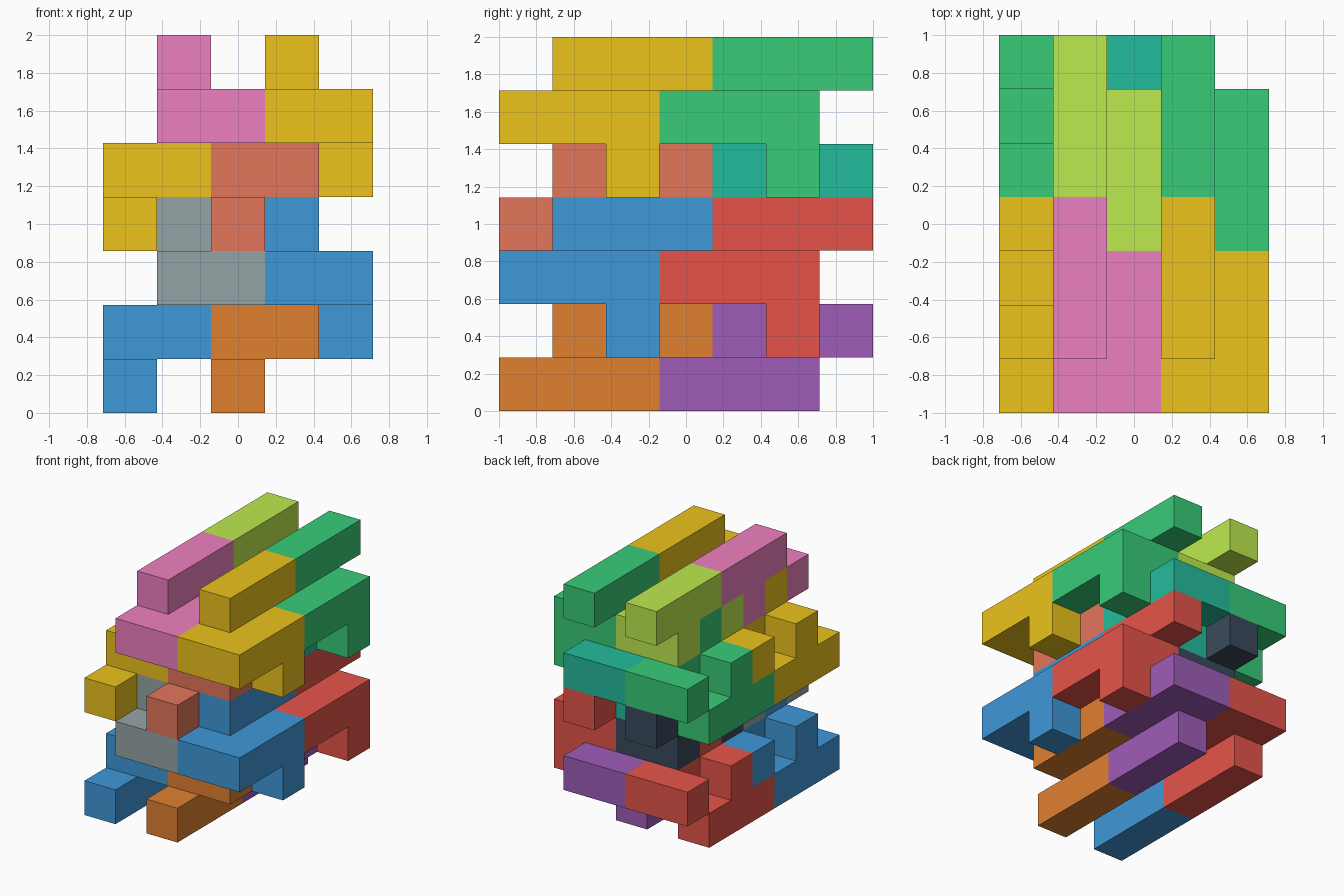
import bpy, bmesh
from mathutils import Vector

if "Cube" in bpy.data.objects:
    bpy.data.objects.remove(bpy.data.objects["Cube"])

CELL = 2 / 7
ORIGIN = Vector((-2.5, -3.5, 0))      # grid is 5 x 7 x 7 cells


def material(name, hex_code):
    rgb = [int(hex_code[i:i + 2], 16) / 255 for i in (0, 2, 4)]
    lin = [c / 12.92 if c <= 0.04045 else ((c + 0.055) / 1.055) ** 2.4 for c in rgb]
    mat = bpy.data.materials.new(name)
    mat.diffuse_color = (*lin, 1)
    mat.use_nodes = True
    mat.node_tree.nodes["Principled BSDF"].inputs["Base Color"].default_value = mat.diffuse_color
    return mat


def lower_cells():
    """Bar at the bottom, notched plate above it, one peg pointing up."""
    bar = [(0, y, 0) for y in range(3)]
    plate = [(0, 1, 1), (0, 3, 1)] + [(1, y, 1) for y in (1, 2, 3)]
    return bar + plate + [(1, 1, 2)]


def upper_cells():
    """The lower piece turned half a turn about the x axis."""
    return [(x, 3 - y, 3 - z) for x, y, z in lower_cells()]


def build_piece(name, cells, offset, mat):
    """Outer skin of a set of unit cells."""
    filled = set(cells)
    bm = bmesh.new()
    for cell in cells:
        centre = Vector(cell) + Vector((0.5, 0.5, 0.5))
        for axis in range(3):
            for sign in (-1, 1):
                n = Vector((0, 0, 0))
                n[axis] = sign
                if tuple(int(c + d) for c, d in zip(cell, n)) in filled:
                    continue
                u, v = Vector((0, 0, 0)), Vector((0, 0, 0))
                u[(axis + 1) % 3] = 0.5
                v[(axis + 2) % 3] = 0.5 * sign
                mid = centre + n / 2
                corners = (mid - u - v, mid + u - v, mid + u + v, mid - u + v)
                bm.faces.new([bm.verts.new((p + offset + ORIGIN) * CELL) for p in corners])
    bmesh.ops.remove_doubles(bm, verts=bm.verts, dist=1e-4)
    bmesh.ops.dissolve_limit(bm, angle_limit=0.01, verts=bm.verts, edges=bm.edges)
    mesh = bpy.data.meshes.new(name)
    bm.to_mesh(mesh)
    bm.free()
    mesh.materials.append(mat)
    bpy.context.collection.objects.link(bpy.data.objects.new(name, mesh))


# Four blocks of four interlocking pieces: outer pair, lower middle, upper middle
blocks = {
    (0, 0): (("blue", "3f98d8"), ("orange", "e08030"), ("grey", "95a5a6")),
    (1, 0): (("red", "e5544a"), ("purple", "9f5cb8"), ("slate", "3a4a5c")),
    (0, 1): (("yellow", "ecc41c"), ("coral", "e3765c"), ("pink", "ee80c0")),
    (1, 1): (("green", "38cc78"), ("teal", "24bc9e"), ("lime", "beea4e")),
}

for (j, k), colours in blocks.items():
    outer, low_mid, up_mid = [(n, material(n, h)) for n, h in colours]
    for side, cells, x, (colour, mat) in (
        ("lower_left", lower_cells(), 0, outer),
        ("lower_middle", lower_cells(), 2, low_mid),
        ("upper_middle", upper_cells(), 1, up_mid),
        ("upper_right", upper_cells(), 3, outer),
    ):
        build_piece(f"{colour}_{side}_piece", cells, Vector((x, 3 * j, 3 * k)), mat)
